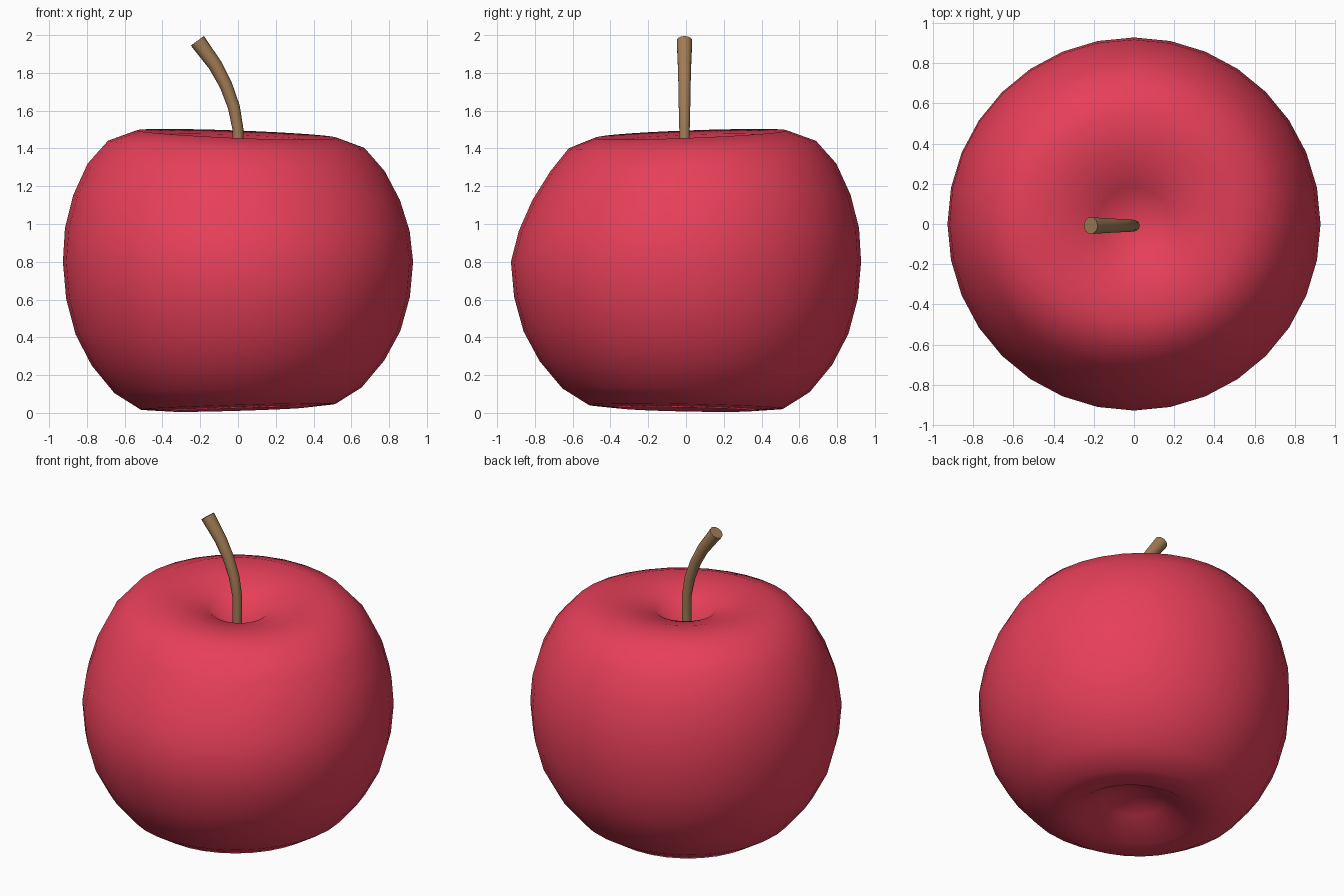
import bpy, bmesh
from math import pi, sin, cos
from mathutils import Vector

if "Cube" in bpy.data.objects:
    bpy.data.objects.remove(bpy.data.objects["Cube"])


def material(name, rgb):
    m = bpy.data.materials.new(name)
    m.diffuse_color = (*rgb, 1)
    m.use_nodes = True
    m.node_tree.nodes["Principled BSDF"].inputs["Base Color"].default_value = m.diffuse_color
    return m


def loft(name, rings, mat, poles=None):
    """Skin closed rings of points; close the ends with pole points or flat caps."""
    bm = bmesh.new()
    rows = [[bm.verts.new(p) for p in ring] for ring in rings]
    n = len(rows[0])
    for a, b in zip(rows, rows[1:]):
        for i in range(n):
            j = (i + 1) % n
            bm.faces.new((a[i], a[j], b[j], b[i]))
    for k, row in enumerate((rows[0], rows[-1])):
        if poles:
            tip = bm.verts.new(poles[k])
            for i in range(n):
                bm.faces.new((row[i], row[(i + 1) % n], tip))
        else:
            bm.faces.new(row)
    bmesh.ops.recalc_face_normals(bm, faces=bm.faces)
    mesh = bpy.data.meshes.new(name)
    bm.to_mesh(mesh)
    bm.free()
    mesh.materials.append(mat)
    ob = bpy.data.objects.new(name, mesh)
    bpy.context.collection.objects.link(ob)
    bpy.ops.object.select_all(action='DESELECT')
    ob.select_set(True)
    bpy.context.view_layer.objects.active = ob
    bpy.ops.object.shade_smooth_by_angle(angle=pi / 3)
    return ob


# Fruit body: profile of (radius, height) from bottom hollow to top hollow
profile = [(.18, .12), (.354, .018), (.515, .032), (.655, .12), (.775, .265),
           (.86, .425), (.91, .61), (.927, .8), (.91, .97), (.86, 1.14),
           (.78, 1.3), (.675, 1.42), (.525, 1.475), (.36, 1.458), (.18, 1.41)]


def body_point(r, z, a):
    # Slightly lopsided shoulders and a tilted base
    c, s = cos(a), sin(a)
    edge = min(1, r / .5)
    if z > .8:
        w = min(1, (z - .8) / .5)
        r *= 1 + w * (-.011 - .0125 * c + .05 * s + .019 * cos(2 * a))
        z += w * edge * .02 * (s - c)
    else:
        w = min(1, (.8 - z) / .6)
        z += w * edge * (.015 * c - .01 * s)
    return (r * c, r * s, z)


SIDES = 32
rings = [[body_point(r, z, 2 * pi * i / SIDES) for i in range(SIDES)]
         for r, z in profile]
loft("apple_body", rings, material("red_skin", (.8, .05, .1)),
     poles=[(0, 0, .18), (0, 0, 1.26)])

# Stem: bent tapered tube that widens toward the tip
path = [(0, 1.22), (0, 1.5), (-.022, 1.62), (-.064, 1.735), (-.12, 1.84), (-.215, 1.97)]
radii = [.028, .029, .032, .034, .037, .043]
pts = [Vector((x, -.008, z)) for x, z in path]
stem_rings = []
for k, (p, r) in enumerate(zip(pts, radii)):
    t = (pts[min(k + 1, len(pts) - 1)] - pts[max(k - 1, 0)]).normalized()
    u, v = Vector((t.z, 0, -t.x)), Vector((0, 1, 0))
    stem_rings.append([p + r * (cos(2 * pi * i / 10) * u + sin(2 * pi * i / 10) * v)
                       for i in range(10)])
loft("stem", stem_rings, material("brown_stem", (.36, .2, .09)))
